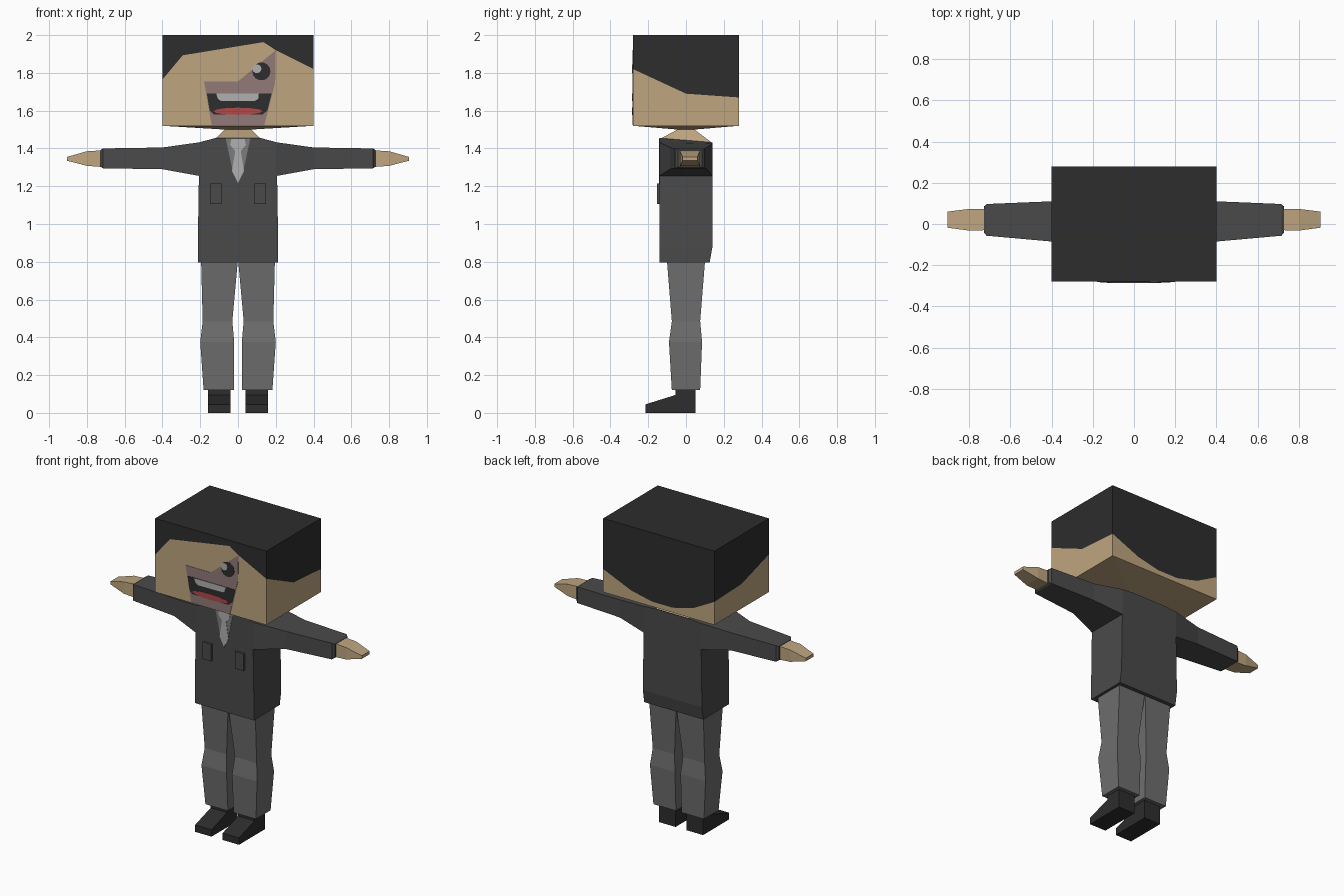
import bpy, bmesh, math

if "Cube" in bpy.data.objects:
    bpy.data.objects.remove(bpy.data.objects["Cube"])


def srgb(h):
    c = [int(h[i:i + 2], 16) / 255 for i in (0, 2, 4)]
    return [v / 12.92 if v <= 0.04045 else ((v + 0.055) / 1.055) ** 2.4 for v in c] + [1]


def material(name, h):
    m = bpy.data.materials.new(name)
    m.diffuse_color = srgb(h)
    m.use_nodes = True
    m.node_tree.nodes["Principled BSDF"].inputs["Base Color"].default_value = m.diffuse_color
    return m


SKIN = material("skin", "bfa680")
BLACK = material("black", "2d2d2d")
SUIT = material("dark grey suit", "4a4a4a")
TROUSER = material("mid grey trousers", "6e6e6e")
SHIRT = material("grey shirt", "7c7c7c")
LIGHT = material("light grey", "b0b0b0")
MAUVE = material("mauve paint", "917a78")
RED = material("red lips", "b04a48")


def finish(name, bm, *mats):
    bmesh.ops.remove_doubles(bm, verts=bm.verts, dist=0.0002)
    bmesh.ops.recalc_face_normals(bm, faces=bm.faces)
    me = bpy.data.meshes.new(name)
    bm.to_mesh(me)
    bm.free()
    for m in mats:
        me.materials.append(m)
    ob = bpy.data.objects.new(name, me)
    bpy.context.collection.objects.link(ob)
    return ob


def loft(bm, rings, start=True, end=True):
    vs = [[bm.verts.new(p) for p in r] for r in rings]
    n = len(vs[0])
    for a, b in zip(vs, vs[1:]):
        for i in range(n):
            bm.faces.new((a[i], a[(i + 1) % n], b[(i + 1) % n], b[i]))
    if start:
        bm.faces.new(vs[0])
    if end:
        bm.faces.new(vs[-1])


def zring(x0, x1, y0, y1, zf, zb=None):
    zb = zf if zb is None else zb
    return [(x0, y0, zf), (x1, y0, zf), (x1, y1, zb), (x0, y1, zb)]


def xring(x, y0, y1, z0, z1, zb=None):
    return [(x, y0, z0), (x, y1, z0), (x, y1, z1 if zb is None else zb), (x, y0, z1)]


def plate(name, pts, y, mat, depth=0.002):
    """Thin painted shape facing the front."""
    bm = bmesh.new()
    loft(bm, [[(x, y, z) for x, z in pts], [(x, y - depth, z) for x, z in pts]])
    return finish(name, bm, mat)


def oval(cx, cz, rx, rz, n=12):
    return [(cx + rx * math.cos(2 * math.pi * i / n), cz + rz * math.sin(2 * math.pi * i / n))
            for i in range(n)]


# Head: each side is split along the hairline
X, Y, ZB, ZT = 0.40, 0.28, 1.52, 2.0
hairline = {
    "front": [(-X, -Y, 1.765), (-0.293, -Y, 1.893), (0.135, -Y, 1.963), (0.2, -Y, 1.92), (X, -Y, 1.82)],
    "right": [(X, -Y, 1.82), (X, 0, 1.69), (X, Y, 1.67)],
    "back": [(X, Y, 1.67), (0.2, Y, 1.585), (0.05, Y, 1.552), (-0.1, Y, 1.552), (-0.25, Y, 1.59), (-X, Y, 1.67)],
    "left": [(-X, Y, 1.67), (-X, 0, 1.68), (-X, -Y, 1.765)],
}
bm = bmesh.new()
for line in hairline.values():
    for z, mat in ((ZB, 0), (ZT, 1)):
        ends = [(*line[-1][:2], z), (*line[0][:2], z)]
        bm.faces.new([bm.verts.new(p) for p in line + ends]).material_index = mat
bm.faces.new([bm.verts.new(p) for p in zring(-X, X, -Y, Y, ZT)]).material_index = 1
loft(bm, [zring(-X, X, -Y, Y, ZB), zring(-0.07, 0.07, -0.045, 0.045, 1.50)], start=False, end=False)
finish("head", bm, SKIN, BLACK)

# Neck
bm = bmesh.new()
loft(bm, [zring(-0.12, 0.12, -0.135, 0.135, 1.452, 1.432),
          zring(-0.07, 0.07, -0.045, 0.045, 1.50)], start=False, end=False)
finish("neck", bm, SKIN)

# Painted face
plate("face_paint", [(-0.18, 1.755), (0, 1.755), (0.2, 1.92), (0.197, 1.75), (0.14, 1.525), (-0.14, 1.525)],
      -0.28, MAUVE)
plate("mouth", [(-0.165, 1.69), (0.178, 1.69), (0.155, 1.60), (0.13, 1.58), (-0.13, 1.58), (-0.15, 1.60)],
      -0.282, BLACK)
plate("teeth", [(-0.115, 1.69), (0.11, 1.69), (0.107, 1.662), (0.09, 1.652), (-0.09, 1.65), (-0.108, 1.665)],
      -0.284, LIGHT)
plate("lips", oval(0, 1.597, 0.13, 0.019), -0.284, RED)
plate("eye", oval(0.124, 1.808, 0.048, 0.048, 14), -0.282, BLACK)
plate("eye_glint", oval(0.1, 1.822, 0.024, 0.024, 10), -0.284, LIGHT)

# Jacket: torso with the shoulder openings continued by the sleeves
bm = bmesh.new()
loft(bm, [zring(-0.213, 0.213, -0.14, 0.125, 0.795),
          zring(-0.213, 0.213, -0.14, 0.14, 0.88),
          zring(-0.207, 0.207, -0.14, 0.14, 1.255),
          zring(-0.207, 0.207, -0.14, 0.14, 1.432, 1.425),
          zring(-0.12, 0.12, -0.14, 0.14, 1.455, 1.432)])
openings = [f for f in bm.faces if abs(f.calc_center_median().x) > 0.2
            and 1.3 < f.calc_center_median().z < 1.4]
bmesh.ops.delete(bm, geom=openings, context='FACES')
for s in (-1, 1):
    loft(bm, [xring(s * 0.207, -0.14, 0.14, 1.255, 1.432, 1.425),
              xring(s * 0.40, -0.085, 0.11, 1.29, 1.405),
              xring(s * 0.715, -0.057, 0.097, 1.295, 1.40),
              xring(s * 0.728, -0.042, 0.085, 1.303, 1.392)], start=False)
finish("jacket", bm, SUIT)

# Shirt opening and tie
plate("shirt", [(-0.065, 1.452), (0.065, 1.452), (0.03, 1.29), (0, 1.215), (-0.03, 1.29)], -0.14, SHIRT)
plate("tie", [(-0.035, 1.45), (0.035, 1.45), (0.042, 1.42), (0.015, 1.385), (0.032, 1.28), (0, 1.217),
              (-0.032, 1.28), (-0.015, 1.385), (-0.042, 1.42)], -0.142, LIGHT)

for s, side in ((-1, "left"), (1, "right")):
    # Breast pocket
    plate(side + "_pocket", [(s * 0.087, 1.105), (s * 0.147, 1.105), (s * 0.147, 1.215), (s * 0.087, 1.215)],
          -0.14, SUIT, 0.014)

    # Hand
    bm = bmesh.new()
    loft(bm, [xring(s * 0.72, -0.03, 0.073, 1.302, 1.39),
              xring(s * 0.80, -0.032, 0.073, 1.308, 1.385),
              xring(s * 0.905, -0.018, 0.06, 1.335, 1.355)])
    finish(side + "_hand", bm, SKIN)

    # Trouser leg
    bm = bmesh.new()
    loft(bm, [zring(s * a, s * b, c, d, z) for a, b, c, d, z in (
        (0.02, 0.182, -0.075, 0.075, 0.12), (0.02, 0.20, -0.09, 0.085, 0.375),
        (0.03, 0.187, -0.075, 0.075, 0.485), (0.002, 0.195, -0.10, 0.10, 0.795))])
    finish(side + "_leg", bm, TROUSER)

    # Shoe: side profile stretched across
    prof = [(0.05, 0), (-0.215, 0), (-0.215, 0.045), (-0.055, 0.095), (-0.055, 0.122), (0.05, 0.122)]
    bm = bmesh.new()
    loft(bm, [[(s * x, y, z) for y, z in prof] for x in (0.04, 0.158)])
    finish(side + "_shoe", bm, BLACK)
